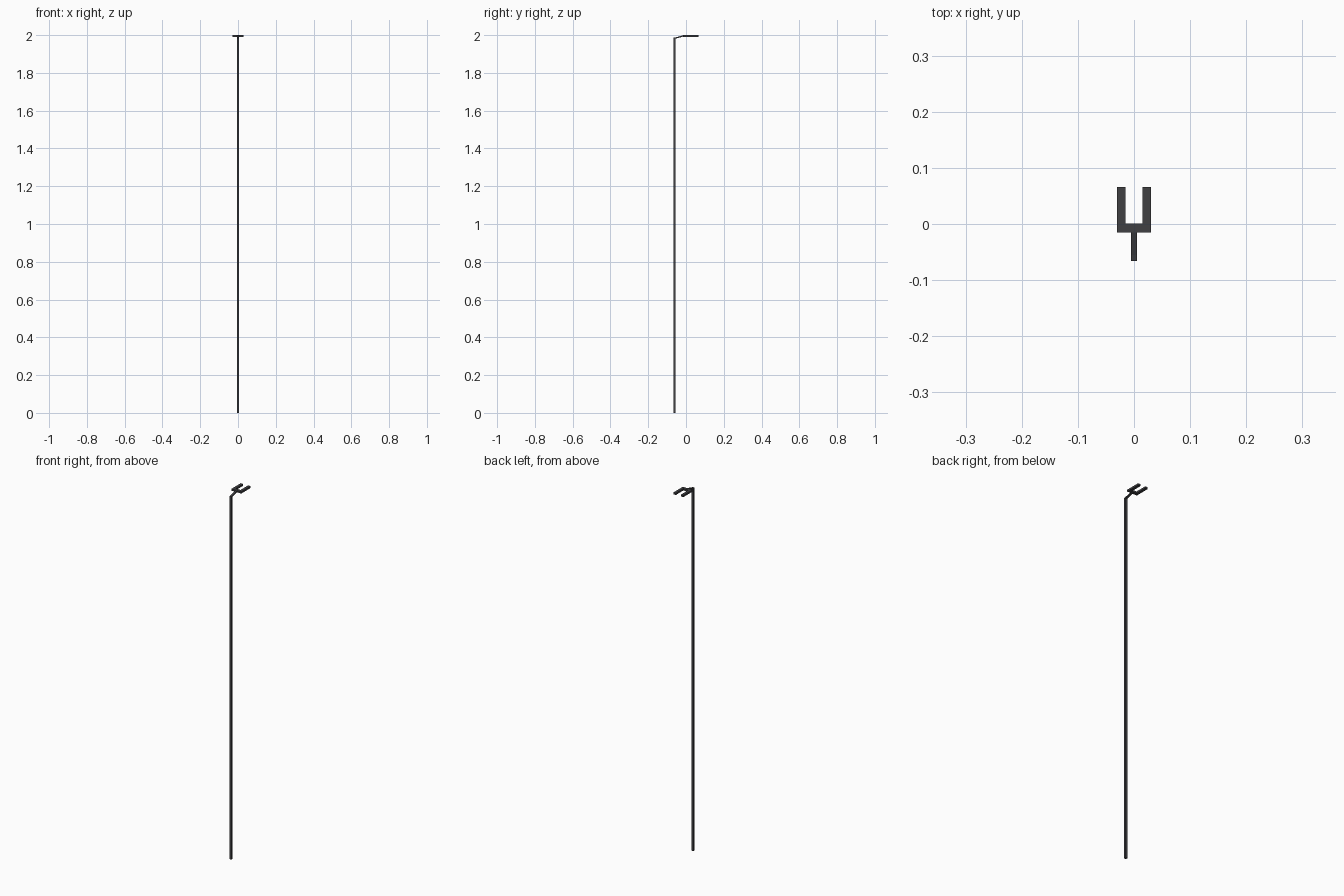
import bpy, bmesh
from mathutils import Vector

if "Cube" in bpy.data.objects:
    bpy.data.objects.remove(bpy.data.objects["Cube"])

mat = bpy.data.materials.new("dark_metal")
mat.diffuse_color = (0.05, 0.05, 0.055, 1)
mat.use_nodes = True
mat.node_tree.nodes["Principled BSDF"].inputs["Base Color"].default_value = mat.diffuse_color


def prism(name, points, depth):
    """Extrude a closed planar outline along a vector."""
    bm = bmesh.new()
    face = bm.faces.new([bm.verts.new(p) for p in points])
    out = bmesh.ops.extrude_face_region(bm, geom=[face])
    moved = [v for v in out["geom"] if isinstance(v, bmesh.types.BMVert)]
    bmesh.ops.translate(bm, verts=moved, vec=Vector(depth))
    bmesh.ops.recalc_face_normals(bm, faces=bm.faces)
    mesh = bpy.data.meshes.new(name)
    bm.to_mesh(mesh)
    bm.free()
    mesh.materials.append(mat)
    obj = bpy.data.objects.new(name, mesh)
    bpy.context.collection.objects.link(obj)
    return obj


# Long square pole with its slanted neck, drawn in the side plane
W = 0.0055
side = [(-0.066, 0), (-0.055, 0), (-0.055, 1.981), (-0.015, 1.992),
        (-0.015, 1.999), (-0.055, 1.988), (-0.066, 1.986)]
prism("pole_and_neck", [(-W, y, z) for y, z in side], (2 * W, 0, 0))

# Flat U-shaped fork: mirrored half outline
half = [(0.03, -0.015), (0.03, 0.066), (0.015, 0.066), (0.015, 0.001)]
outline = half + [(-x, y) for x, y in reversed(half)]
prism("fork", [(x, y, 1.99) for x, y in outline], (0, 0, 0.01))
